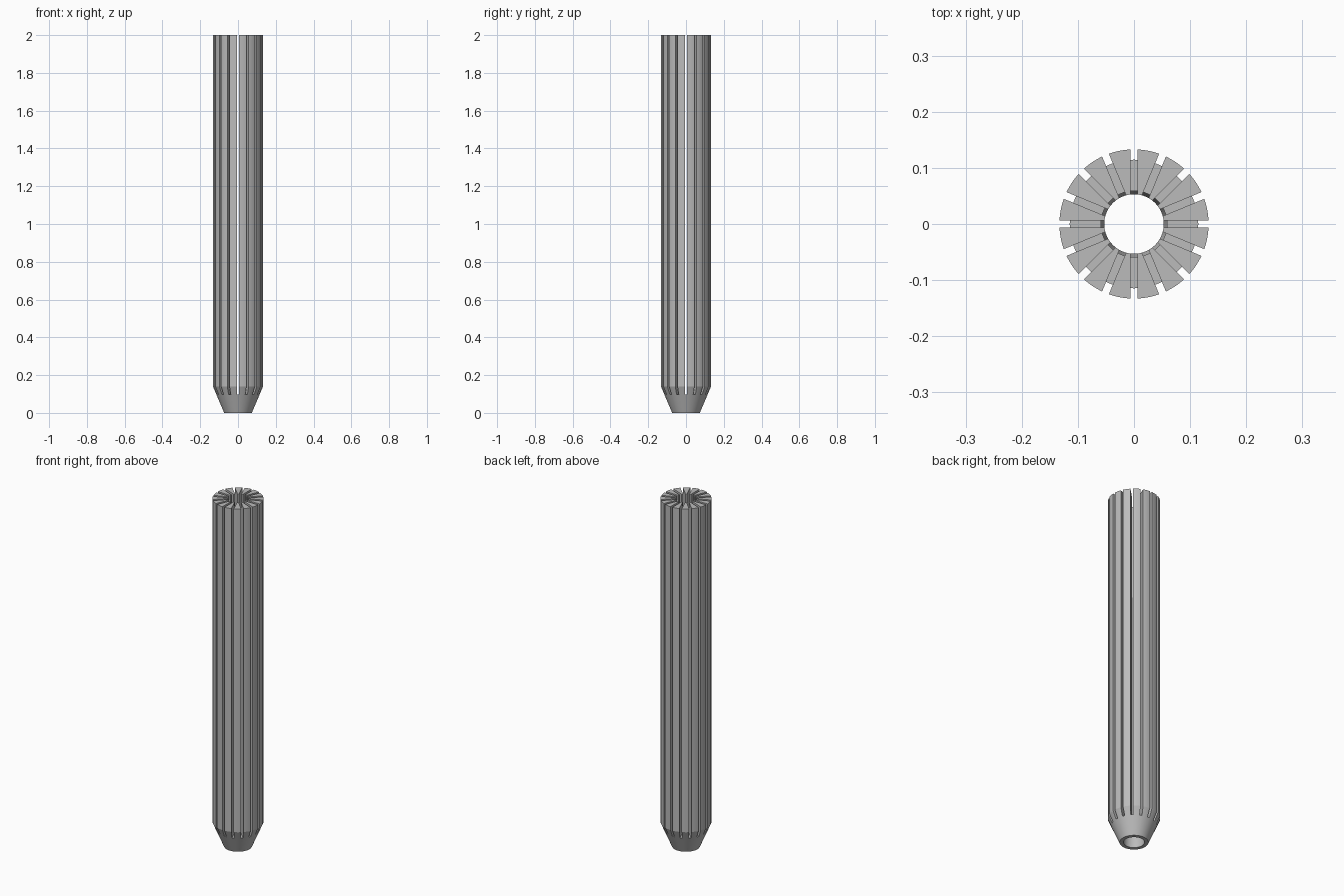
import bpy, bmesh
from math import sin, cos, pi, radians

cube = bpy.data.objects.get("Cube")
if cube:
    bpy.data.objects.remove(cube, do_unlink=True)

SLOTS = 16
HALF_SLOT = 0.0065
SLOT_FLOOR = 0.097
HEIGHT = 2.0
SIDES = 96

# One plain grey metal
steel = bpy.data.materials.new("grey_metal")
steel.use_nodes = True
steel.diffuse_color = (0.5, 0.5, 0.5, 1)
steel.node_tree.nodes["Principled BSDF"].inputs["Base Color"].default_value = (0.5, 0.5, 0.5, 1)


def make_object(name, bm):
    bmesh.ops.recalc_face_normals(bm, faces=bm.faces)
    mesh = bpy.data.meshes.new(name)
    bm.to_mesh(mesh)
    bm.free()
    mesh.materials.append(steel)
    obj = bpy.data.objects.new(name, mesh)
    bpy.context.collection.objects.link(obj)
    return obj


def lathe(name, profile):
    """Revolve a closed (radius, height) profile about the z axis."""
    bm = bmesh.new()
    verts = [bm.verts.new((r, 0, z)) for r, z in profile]
    edges = [bm.edges.new((v, verts[i - 1])) for i, v in enumerate(verts)]
    bmesh.ops.spin(bm, geom=verts + edges, cent=(0, 0, 0), axis=(0, 0, 1),
                   angle=2 * pi, steps=SIDES, use_merge=True)
    bmesh.ops.remove_doubles(bm, verts=bm.verts, dist=1e-5)
    return make_object(name, bm)


# Hollow sleeve: tapered nose, straight body, bore with a shallow relief
sleeve = lathe("slotted_sleeve", [
    (0.053, 0), (0.073, 0), (0.133, 0.14), (0.133, HEIGHT),
    (0.053, HEIGHT), (0.053, 1.42), (0.059, 1.4), (0.059, 0.08), (0.053, 0.06)])

# Star-shaped cutter: parallel-sided radial slots meeting inside the bore
bm = bmesh.new()
points = []
for i in range(SLOTS):
    a = 2 * pi * i / SLOTS
    for side in (-HALF_SLOT, HALF_SLOT):
        points.append((0.2 * cos(a) - side * sin(a), 0.2 * sin(a) + side * cos(a)))
    mid = a + pi / SLOTS
    root = HALF_SLOT / sin(pi / SLOTS)
    points.append((root * cos(mid), root * sin(mid)))
star = bm.faces.new([bm.verts.new((x, y, SLOT_FLOOR)) for x, y in points])
top = bmesh.ops.extrude_face_region(bm, geom=[star])["geom"]
bmesh.ops.translate(bm, vec=(0, 0, HEIGHT),
                    verts=[g for g in top if isinstance(g, bmesh.types.BMVert)])
cutter = make_object("slot_cutter", bm)
cutter.hide_render = True

# Cut the slots, then drop the cutter
cut = sleeve.modifiers.new("slots", 'BOOLEAN')
cut.operation = 'DIFFERENCE'
cut.solver = 'EXACT'
cut.object = cutter
bpy.ops.object.select_all(action='DESELECT')
bpy.context.view_layer.objects.active = sleeve
sleeve.select_set(True)
bpy.ops.object.modifier_apply(modifier=cut.name)
bpy.data.objects.remove(cutter, do_unlink=True)
bpy.ops.object.shade_smooth_by_angle(angle=radians(20))
